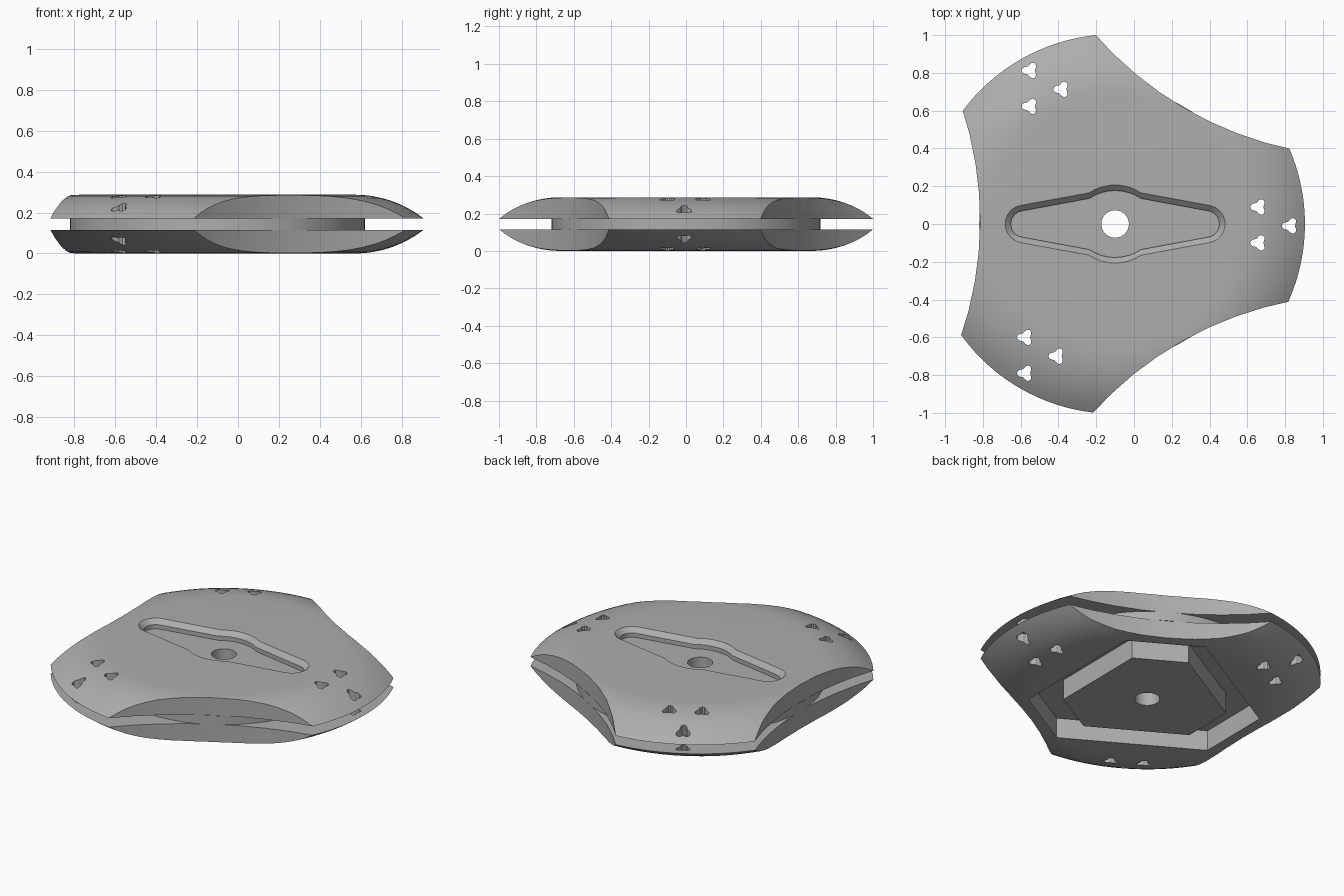
import bpy, bmesh, math
from math import sin, cos, radians, pi

cube = bpy.data.objects.get("Cube")
if cube:
    bpy.data.objects.remove(cube)

CX = -0.1                # hub axis
TURN = radians(-0.4)     # slight turn of the lobes
H = 0.287                # full height
PLATE = 0.115            # plate thickness
RIM = 1.005

grey = bpy.data.materials.new("plain_grey")
grey.use_nodes = True
grey.diffuse_color = (0.42, 0.42, 0.42, 1)
grey.node_tree.nodes["Principled BSDF"].inputs["Base Color"].default_value = (0.42, 0.42, 0.42, 1)


def circle(r, n, x=0, y=0, start=0):
    return [(x + r * cos(start + 2 * pi * i / n), y + r * sin(start + 2 * pi * i / n)) for i in range(n)]


def loft(name, layers):
    """Solid through matching outlines, listed from low to high as (points, z)."""
    bm = bmesh.new()
    rings = [[bm.verts.new((x + CX, y, z)) for x, y in pts] for pts, z in layers]
    n = len(rings[0])
    for a, b in zip(rings, rings[1:]):
        for i in range(n):
            j = (i + 1) % n
            bm.faces.new((a[i], a[j], b[j], b[i]))
    bm.faces.new(rings[0][::-1])
    bm.faces.new(rings[-1])
    bmesh.ops.recalc_face_normals(bm, faces=bm.faces)
    mesh = bpy.data.meshes.new(name)
    bm.to_mesh(mesh)
    bm.free()
    mesh.materials.append(grey)
    ob = bpy.data.objects.new(name, mesh)
    bpy.context.collection.objects.link(ob)
    return ob


def prism(name, pts, z0, z1):
    return loft(name, [(pts, z0), (pts, z1)])


def cut(ob, cutters):
    """Subtract every cutter and bake the result."""
    for c in cutters:
        m = ob.modifiers.new("cut", 'BOOLEAN')
        m.operation, m.solver, m.object = 'DIFFERENCE', 'EXACT', c
    dg = bpy.context.evaluated_depsgraph_get()
    mesh = bpy.data.meshes.new_from_object(ob.evaluated_get(dg))
    ob.modifiers.clear()
    ob.data = mesh


def dome_layers():
    """Rounded rim: an arc from the sharp edge up to the flat top."""
    flat, drop = 0.67, PLATE
    run = RIM - flat
    R = (run * run + drop * drop) / (2 * drop)
    end = math.asin(run / R)
    return [(flat + R * sin(end * t / 8), drop - R * (1 - cos(end * t / 8))) for t in range(8, -1, -1)]


def slot_outline(off):
    """Long slot with round ends and a wider middle."""
    quarter = [(0.482 + (0.1 - off) * cos(a), (0.1 - off) * sin(a))
               for a in (radians(d) for d in range(0, 81, 10))]
    R = 0.245
    quarter += [(R * sin(a), 0.207 - off - R * (1 - cos(a)))
                for a in (radians(d) for d in (34, 25, 17, 8, 0))]
    half = quarter + [(-x, y) for x, y in quarter[-2::-1]]
    return half + [(x, -y) for x, y in half[-2:0:-1]]


def hexagon(r):
    """Six corners with three short and three long sides."""
    angles = [radians(mid + d) + TURN for mid in (60, 180, 300) for d in (-20, 20)]
    return [(r * cos(a), r * sin(a)) for a in angles]


def trefoil(x, y):
    pts = []
    for i in range(24):
        a = 2 * pi * i / 24
        r = 0.035 - 0.010 * cos(3 * a)
        pts.append((x - CX + r * cos(a), y + r * sin(a)))
    return pts


# Cutters: three scooped sides
scoops = []
SCOOP_R, NEAR = 1.9, 0.715
for k in range(3):
    a = radians(60 + 120 * k) + TURN
    d = NEAR + SCOOP_R
    scoops.append(prism("scoop_cutter", circle(SCOOP_R, 76, d * cos(a), d * sin(a), a), -0.2, 0.5))

# Cutters: small three-lobed holes, three per lobe
holes = []
for x, y in ((0.66, -0.005), (-0.55, 0.718), (-0.575, -0.695)):
    for dx, dy in ((0, 0.095), (0, -0.095), (0.167, -0.005)):
        holes.append(prism("small_hole_cutter", trefoil(x + dx, y + dy), -0.2, 0.5))

# Cutters: centre hole, chamfered top slot, bottom pocket
bore = prism("bore_cutter", circle(0.073, 32), -0.2, 0.5)
inner, outer = slot_outline(0.03), slot_outline(0)
slot = loft("slot_cutter", [(inner, H - 0.055), (inner, H - 0.028), (outer, H), (outer, H + 0.1)])
FLOOR = 0.13
pocket = prism("pocket_cutter", hexagon(0.69), -0.1, FLOOR)

# Domed plates and the core between them
dome = dome_layers()
upper = loft("upper_plate", [(circle(r, 120), H - PLATE + z) for r, z in dome])
lower = loft("lower_plate", [(circle(r, 120), PLATE - z) for r, z in reversed(dome)])
core = prism("core", circle(0.72, 64), PLATE, H - PLATE)
boss = prism("bottom_boss", hexagon(0.485), 0, FLOOR)

cut(upper, scoops + holes + [slot, bore])
cut(lower, scoops + holes + [pocket])
cut(core, [pocket, bore])
cut(boss, [bore])

for c in scoops + holes + [bore, slot, pocket]:
    bpy.data.objects.remove(c)

# Smooth domes and walls, crisp edges
for ob in (upper, lower, core, boss):
    bpy.ops.object.select_all(action='DESELECT')
    ob.select_set(True)
    bpy.context.view_layer.objects.active = ob
    bpy.ops.object.shade_smooth_by_angle(angle=radians(20))
